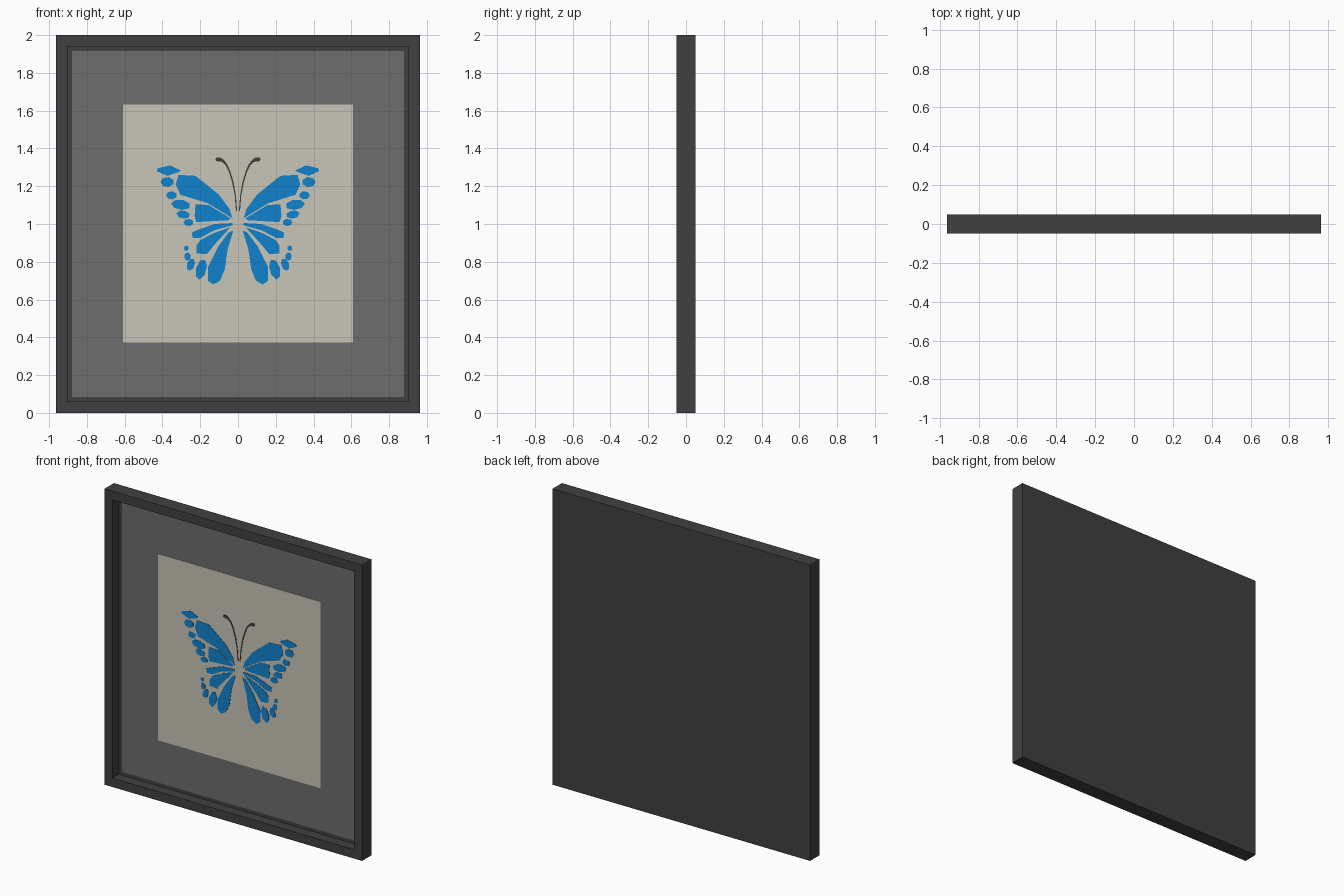
import bpy, bmesh, math
from mathutils import Vector

if "Cube" in bpy.data.objects:
    bpy.data.objects.remove(bpy.data.objects["Cube"])


def material(name, rgb):
    m = bpy.data.materials.new(name)
    m.diffuse_color = (*rgb, 1)
    m.use_nodes = True
    m.node_tree.nodes["Principled BSDF"].inputs["Base Color"].default_value = m.diffuse_color
    return m


CHARCOAL = material("charcoal", (0.051, 0.051, 0.051))
GREY = material("mat grey", (0.153, 0.153, 0.153))
CREAM = material("cream paper", (0.584, 0.565, 0.474))
BLUE = material("wing blue", (0.005, 0.223, 0.610))


def finish(name, bm, mat):
    bmesh.ops.recalc_face_normals(bm, faces=bm.faces)
    me = bpy.data.meshes.new(name)
    bm.to_mesh(me)
    bm.free()
    me.materials.append(mat)
    ob = bpy.data.objects.new(name, me)
    bpy.context.collection.objects.link(ob)
    return ob


def box(bm, x, y0, y1, z0, z1):
    bmesh.ops.create_cube(bm, size=1)
    for v in bm.verts:
        v.co = (2 * x * v.co.x, y0 + (v.co.y + 0.5) * (y1 - y0), z0 + (v.co.z + 0.5) * (z1 - z0))


def plate(bm, pts, y0, y1):
    """Extrude an x-z outline, on both sides of the centre line."""
    for s in (1, -1):
        front = [bm.verts.new((s * x, y0, z)) for x, z in pts]
        back = [bm.verts.new((s * x, y1, z)) for x, z in pts]
        bm.faces.new(front)
        bm.faces.new(back)
        n = len(pts)
        for i in range(n):
            j = (i + 1) % n
            bm.faces.new((front[i], front[j], back[j], back[i]))


def oval(cx, cz, rx, rz, tilt=0, n=7):
    t = math.radians(tilt)
    out = []
    for i in range(n):
        a = 2 * math.pi * i / n
        u, w = rx * math.cos(a), rz * math.sin(a)
        out.append((cx + u * math.cos(t) - w * math.sin(t), cz + u * math.sin(t) + w * math.cos(t)))
    return out


# Frame: a slab with its front face inset and pushed back
bm = bmesh.new()
box(bm, 0.963, -0.05, 0.05, 0, 2)
bm.normal_update()
front = min(bm.faces, key=lambda f: f.calc_center_median().y)
bmesh.ops.inset_region(bm, faces=[front], thickness=0.085)
rim = bmesh.ops.extrude_discrete_faces(bm, faces=[front])["faces"][0]
bmesh.ops.translate(bm, verts=rim.verts, vec=Vector((0, 0.069, 0)))
finish("frame", bm, CHARCOAL)

# Grey mat and paper
bm = bmesh.new()
box(bm, 0.878, 0.014, 0.019, 0.085, 1.915)
finish("mat_board", bm, GREY)
bm = bmesh.new()
box(bm, 0.608, 0.012, 0.014, 0.372, 1.632)
finish("paper", bm, CREAM)

Y0, Y1 = 0.010, 0.012

# Wing cells radiating from the body
cells = {
    "forewing_upper": [(.03, 1.03), (.045, 1.08), (.10, 1.155), (.225, 1.255), (.315, 1.26),
                       (.33, 1.21), (.305, 1.155), (.16, 1.11)],
    "forewing_lower": [(.225, 1.105), (.155, 1.10), (.04, 1.03), (.05, 1.02), (.22, 1.01), (.23, 1.04)],
    "hindwing_upper": [(.03, 1.005), (.125, 1.0), (.21, .97), (.245, .955), (.24, .927),
                       (.20, .927), (.125, .967), (.03, .993)],
    "hindwing_middle": [(.04, .983), (.125, .953), (.20, .915), (.22, .885), (.22, .845),
                        (.165, .84), (.125, .89)],
    "hindwing_lower": [(.025, .965), (.05, .955), (.105, .88), (.16, .77), (.16, .70),
                       (.13, .68), (.095, .70), (.07, .76), (.055, .865)],
    "wing_tip": [(.305, 1.285), (.36, 1.31), (.425, 1.295), (.43, 1.28), (.375, 1.255), (.315, 1.275)],
}
for name, pts in cells.items():
    bm = bmesh.new()
    plate(bm, pts, Y0, Y1)
    finish(name, bm, BLUE)

# Spots along the wing edges: centre, radii, tilt
spots = [
    (.375, 1.222, .036, .027, 0), (.352, 1.152, .029, .022, 0), (.303, 1.102, .052, .027, 8),
    (.290, 1.050, .036, .022, 10), (.262, 1.008, .027, .019, 0),
    (.195, .760, .028, .056, 15), (.250, .785, .021, .034, 20),
    (.268, .828, .017, .022, 0), (.274, .872, .014, .014, 0),
]
bm = bmesh.new()
for s in spots:
    plate(bm, oval(*s), Y0, Y1)
finish("wing_spots", bm, BLUE)

# Antennae: tapered ribbons with clubbed ends
path = [(.008, 1.07, .003), (.014, 1.15, .003), (.027, 1.22, .004), (.045, 1.28, .004),
        (.062, 1.315, .005), (.080, 1.334, .007), (.095, 1.342, .011), (.112, 1.342, .011), (.118, 1.338, .005)]
left, right = [], []
for i, (x, z, w) in enumerate(path):
    a, b = path[max(i - 1, 0)], path[min(i + 1, len(path) - 1)]
    d = Vector((b[0] - a[0], b[1] - a[1])).normalized()
    left.append((x - d.y * w, z + d.x * w))
    right.append((x + d.y * w, z - d.x * w))
bm = bmesh.new()
plate(bm, left + right[::-1], Y0, Y1)
finish("antennae", bm, CHARCOAL)
